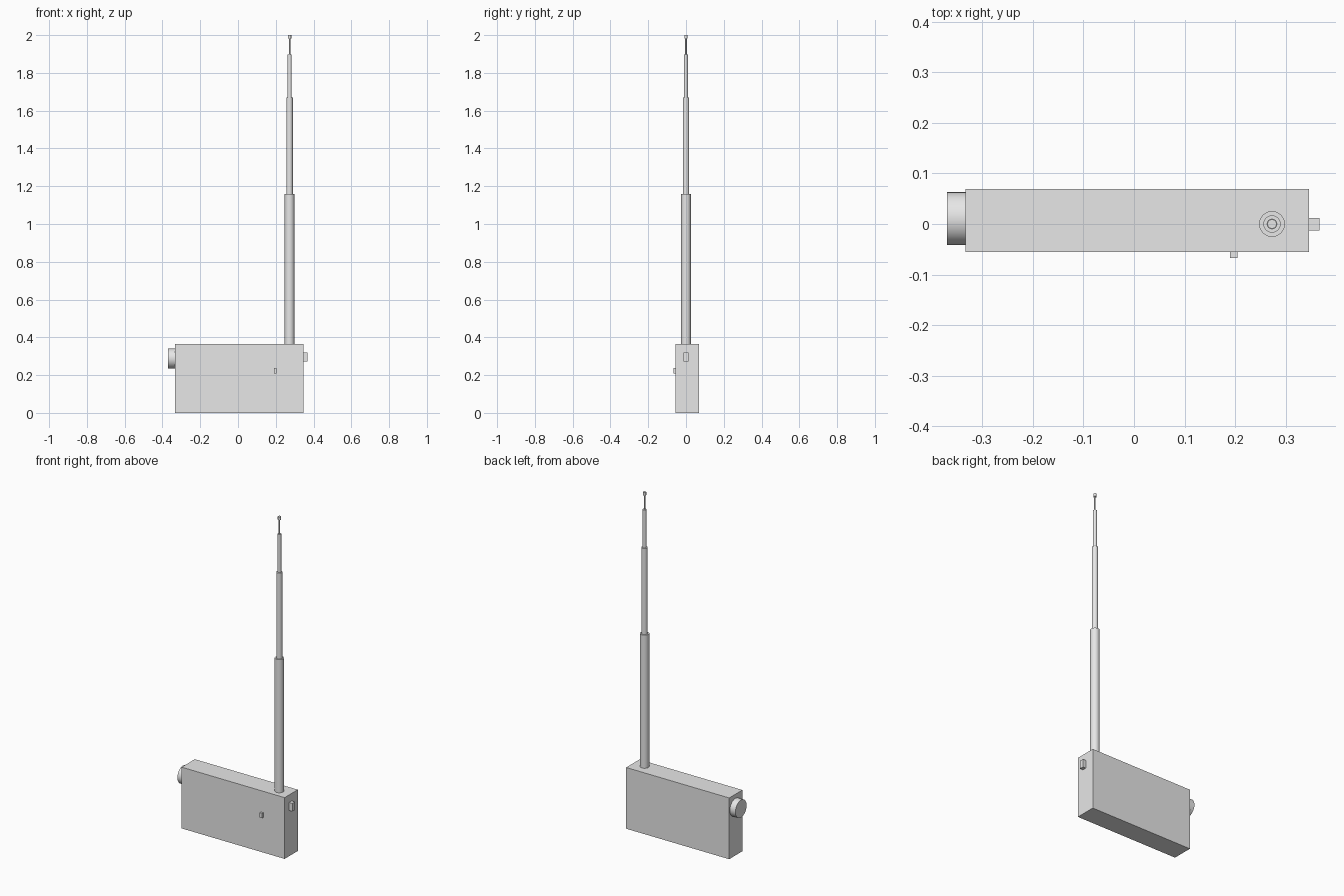
import bpy
import math
from mathutils import Vector

cube = bpy.data.objects.get("Cube")
if cube:
    bpy.data.objects.remove(cube, do_unlink=True)

GREY = (0.8, 0.8, 0.8, 1.0)
grey = bpy.data.materials.new("light grey")
grey.use_nodes = True
grey.diffuse_color = GREY
grey.node_tree.nodes["Principled BSDF"].inputs["Base Color"].default_value = GREY


def box(name, low, high):
    """Box spanning two opposite corners."""
    low, high = Vector(low), Vector(high)
    bpy.ops.mesh.primitive_cube_add(size=1, location=(low + high) / 2)
    ob = bpy.context.object
    ob.name = name
    ob.scale = high - low
    bpy.ops.object.transform_apply(location=False, rotation=False, scale=True)
    ob.data.materials.append(grey)
    return ob


def rod(name, start, end, radius):
    """Smooth capped cylinder between two points."""
    start, end = Vector(start), Vector(end)
    axis = end - start
    bpy.ops.mesh.primitive_cylinder_add(
        vertices=32, radius=radius, depth=axis.length,
        location=(start + end) / 2,
        rotation=axis.to_track_quat('Z', 'Y').to_euler())
    ob = bpy.context.object
    ob.name = name
    bpy.ops.object.shade_smooth_by_angle(angle=math.radians(30))
    ob.data.materials.append(grey)
    return ob


# Radio case
TOP = 0.365
box("case", (-0.333, -0.055, 0), (0.346, 0.069, TOP))

# Tuning dial on the right end
rod("tuning_dial", (-0.325, 0.0105, 0.288), (-0.37, 0.0105, 0.288), 0.0525)

# Switch on the left end and small button on the front
box("side_switch", (0.34, -0.013, 0.272), (0.367, 0.012, 0.32))
box("front_button", (0.19, -0.067, 0.209), (0.205, -0.05, 0.238))

# Telescopic antenna, each section thinner than the one below
sections = [
    ("antenna_base", 1.158, 0.0255),
    ("antenna_middle", 1.67, 0.017),
    ("antenna_upper", 1.897, 0.0105),
    ("antenna_wire", 1.982, 0.004),
    ("antenna_tip", 2.0, 0.009),
]
bottom = TOP
for name, top, radius in sections:
    rod(name, (0.273, 0, bottom), (0.273, 0, top), radius)
    bottom = top
